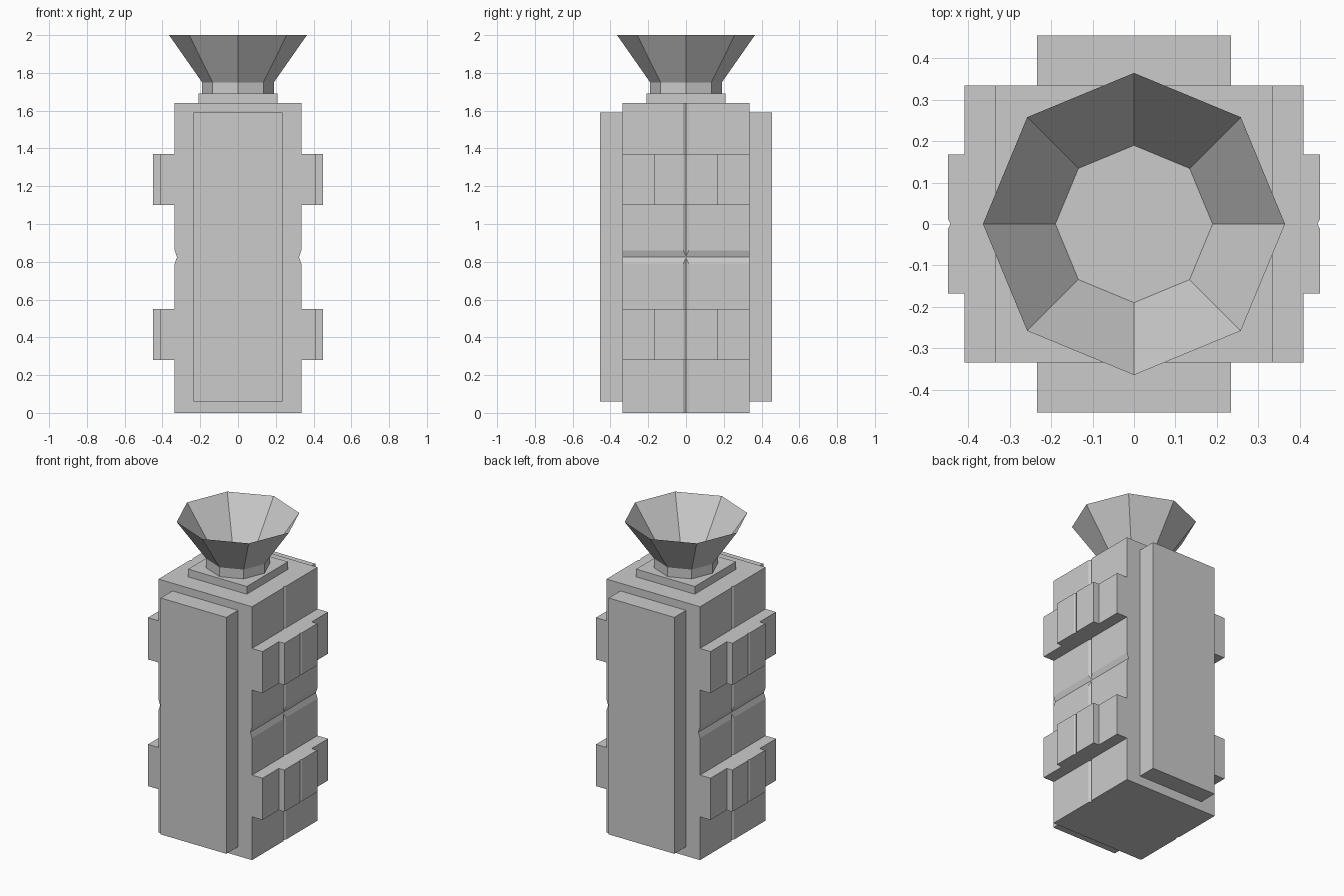
import bpy, bmesh, math
from mathutils import Matrix

cube = bpy.data.objects.get("Cube")
if cube:
    bpy.data.objects.remove(cube)

grey = bpy.data.materials.new("plain grey")
grey.use_nodes = True
colour = (0.6, 0.6, 0.6, 1)
grey.diffuse_color = colour
grey.node_tree.nodes["Principled BSDF"].inputs["Base Color"].default_value = colour


def finish(name, bm, recalc=True):
    if recalc:
        bmesh.ops.recalc_face_normals(bm, faces=bm.faces)
    mesh = bpy.data.meshes.new(name)
    bm.to_mesh(mesh)
    bm.free()
    mesh.materials.append(grey)
    obj = bpy.data.objects.new(name, mesh)
    bpy.context.collection.objects.link(obj)
    return obj


def prism(name, profile, z0, z1):
    """Extrude a closed xy profile from z0 to z1."""
    bm = bmesh.new()
    face = bm.faces.new([bm.verts.new((x, y, z0)) for x, y in profile])
    top = bmesh.ops.extrude_face_region(bm, geom=[face])["geom"]
    verts = [v for v in top if isinstance(v, bmesh.types.BMVert)]
    bmesh.ops.translate(bm, verts=verts, vec=(0, 0, z1 - z0))
    return finish(name, bm)


def box(name, half_x, y0, y1, z0, z1):
    return prism(name, [(-half_x, y0), (half_x, y0), (half_x, y1), (-half_x, y1)], z0, z1)


def notched(half_x, half_y, width, depth):
    """Rectangle with a V notch in the middle of each side face."""
    right = [(half_x, -half_y), (half_x, -width), (half_x - depth, 0),
             (half_x, width), (half_x, half_y)]
    return right + [(-x, -y) for x, y in right]


# Body with a vertical seam down each side
HALF = 0.335
body = prism("body", notched(HALF, HALF, 0.015, 0.01), 0, 1.64)

# Horizontal V groove cut across both sides
for side, sx in (("left", 1), ("right", -1)):
    bm = bmesh.new()
    bmesh.ops.create_cube(bm, size=1)
    bmesh.ops.scale(bm, verts=bm.verts, vec=(0.1, 1, 0.1))
    for v in bm.verts:
        if v.co.x * sx < 0:
            v.co.z = 0
            v.co.x = -0.012 * sx
        else:
            v.co.x = 0.012 * sx
            v.co.z = math.copysign(0.07, v.co.z)
    bmesh.ops.remove_doubles(bm, verts=bm.verts, dist=0.0001)
    bmesh.ops.translate(bm, verts=bm.verts, vec=(HALF * sx, 0, 0.825))
    cutter = finish(side + "_groove_cutter", bm)
    cutter.hide_render = True
    cutter.hide_viewport = True
    cut = body.modifiers.new(side + " groove", "BOOLEAN")
    cut.operation = "DIFFERENCE"
    cut.solver = "EXACT"
    cut.object = cutter

# Raised front and back panels
for name, s in (("front", -1), ("back", 1)):
    box(name + "_panel", 0.235, s * 0.33, s * 0.455, 0.06, 1.59)

# Side bands, each with a notched clasp
for level, z in (("lower", 0.28), ("upper", 1.10)):
    for side, sx in (("left", 1), ("right", -1)):
        for part, x, y, notch in (("band", 0.41, HALF, 0), ("clasp", 0.45, 0.168, 0.007)):
            pts = [(x, -y), (x, -0.012), (x - notch, 0), (x, 0.012), (x, y), (0.32, y), (0.32, -y)]
            prism(f"{level}_{side}_{part}", [(sx * a, b) for a, b in pts], z, z + 0.27)

# Cap plate, neck and open eight-sided bowl
box("cap_plate", 0.21, -0.21, 0.21, 1.64, 1.69)


def octagon(r):
    return [(r * math.cos(i * math.pi / 4), r * math.sin(i * math.pi / 4)) for i in range(8)]


prism("neck", octagon(0.19), 1.69, 1.75)
bm = bmesh.new()
bmesh.ops.create_cone(bm, cap_ends=False, segments=8, radius1=0.19, radius2=0.365,
                      depth=0.25, matrix=Matrix.Translation((0, 0, 1.875)) @ Matrix.Rotation(math.pi / 2, 4, "Z"))
finish("bowl", bm)
